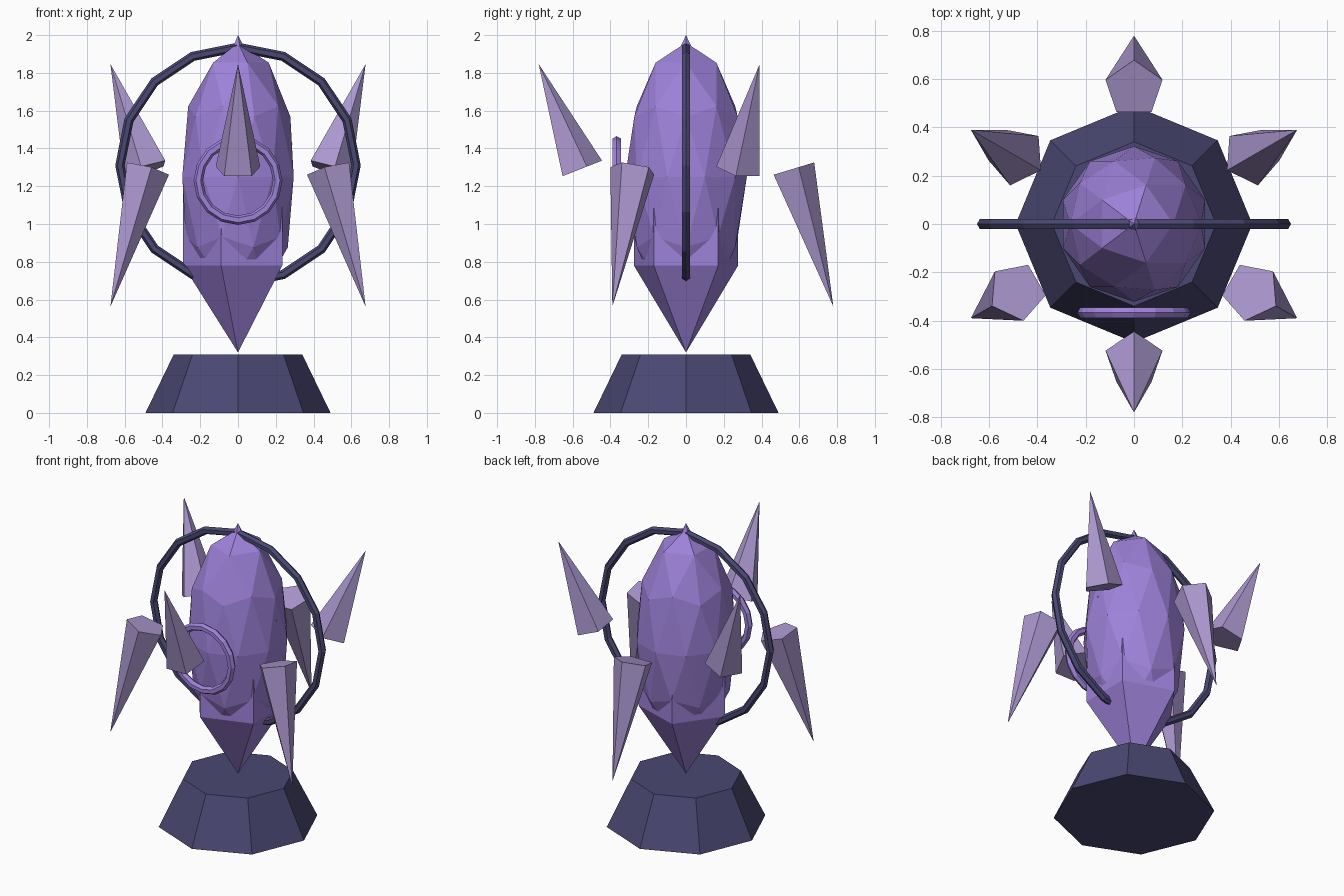
import bpy, bmesh, math
from mathutils import Vector, Matrix

if "Cube" in bpy.data.objects:
    bpy.data.objects.remove(bpy.data.objects["Cube"])


def material(name, rgb):
    m = bpy.data.materials.new(name)
    lin = [((c / 255 + 0.055) / 1.055) ** 2.4 for c in rgb]
    m.diffuse_color = (*lin, 1)
    m.use_nodes = True
    m.node_tree.nodes["Principled BSDF"].inputs["Base Color"].default_value = m.diffuse_color
    return m


PURPLE = material("crystal purple", (158, 130, 218))
LAVENDER = material("pale lavender", (172, 152, 208))
SLATE = material("dark slate blue", (74, 72, 115))


def finish(name, bm, mat, matrix=Matrix()):
    bmesh.ops.recalc_face_normals(bm, faces=bm.faces[:])
    me = bpy.data.meshes.new(name)
    bm.to_mesh(me)
    bm.free()
    me.materials.append(mat)
    ob = bpy.data.objects.new(name, me)
    ob.matrix_world = matrix
    bpy.context.collection.objects.link(ob)
    return ob


def lathe(name, profile, sides, mat, start=0.0, matrix=Matrix()):
    """Faceted solid from (radius, z) points; radius 0 makes a tip."""
    bm = bmesh.new()
    rings = []
    for r, z in profile:
        if r == 0:
            rings.append([bm.verts.new((0, 0, z))])
        else:
            rings.append([bm.verts.new((r * math.cos(start + math.tau * i / sides),
                                        r * math.sin(start + math.tau * i / sides), z))
                          for i in range(sides)])
    for a, b in zip(rings, rings[1:]):
        for i in range(sides):
            j = (i + 1) % sides
            loop = [a[i % len(a)], a[j % len(a)], b[j % len(b)], b[i % len(b)]]
            bm.faces.new(list(dict.fromkeys(loop)))
    for end in (rings[0], rings[-1]):
        if len(end) > 1:
            bm.faces.new(end)
    return finish(name, bm, mat, matrix)


def upright_ring(name, centre, major, minor, segments, mat):
    """Faceted torus standing in the xz plane."""
    bm = bmesh.new()
    rows = []
    for i in range(segments):
        a = math.tau * i / segments
        row = []
        for k in range(6):
            t = math.tau * k / 6
            r = major + minor * math.cos(t)
            row.append(bm.verts.new((r * math.cos(a), minor * math.sin(t), r * math.sin(a))))
        rows.append(row)
    for i in range(segments):
        a, b = rows[i], rows[(i + 1) % segments]
        for k in range(6):
            n = (k + 1) % 6
            bm.faces.new((a[k], a[n], b[n], b[k]))
    return finish(name, bm, mat, Matrix.Translation(centre))


# Eight-sided pedestal
lathe("pedestal", [(0.49, 0), (0.34, 0.31)], 8, SLATE)

# Faceted egg-shaped body
bm = bmesh.new()
bmesh.ops.create_icosphere(bm, subdivisions=2, radius=1)
bmesh.ops.scale(bm, vec=(0.31, 0.322, 0.71), verts=bm.verts[:])
finish("crystal_body", bm, PURPLE, Matrix.Translation((0, 0, 1.25)))

# Five-sided points: pencil-shaped lower one, upper one mostly inside the body
lathe("lower_point", [(0, 0.32), (0.29, 0.78), (0.29, 1.25)], 5, PURPLE, math.pi)
lathe("upper_point", [(0.29, 1.42), (0, 2.0)], 5, PURPLE)

# Large ring around the body and small ring in front
upright_ring("large_ring", (0, 0, 1.31), 0.625, 0.025, 16, SLATE)
upright_ring("small_front_ring", (0, -0.367, 1.23), 0.21, 0.025, 16, PURPLE)

# Six floating shards, alternately pointing up and down
for i in range(6):
    up = i % 2 == 0
    spin = Matrix.Rotation(math.radians(-90 + 60 * i), 4, 'Z')
    base = Vector((0.56, 0, 1.29))
    tip = Vector((0.78, 0, 1.847 if up else 0.563))
    axis = (tip - base).normalized()
    side = Vector((0, 1, 0))
    out = side.cross(axis)
    if out.x < 0:
        out = -out
    side = axis.cross(out)
    frame = Matrix((out, side, axis)).transposed().to_4x4()
    lathe("shard_up" if up else "shard_down",
          [(0.124, 0), (0, (tip - base).length)], 5, LAVENDER,
          math.pi if up else 0.0, spin @ Matrix.Translation(base) @ frame)
